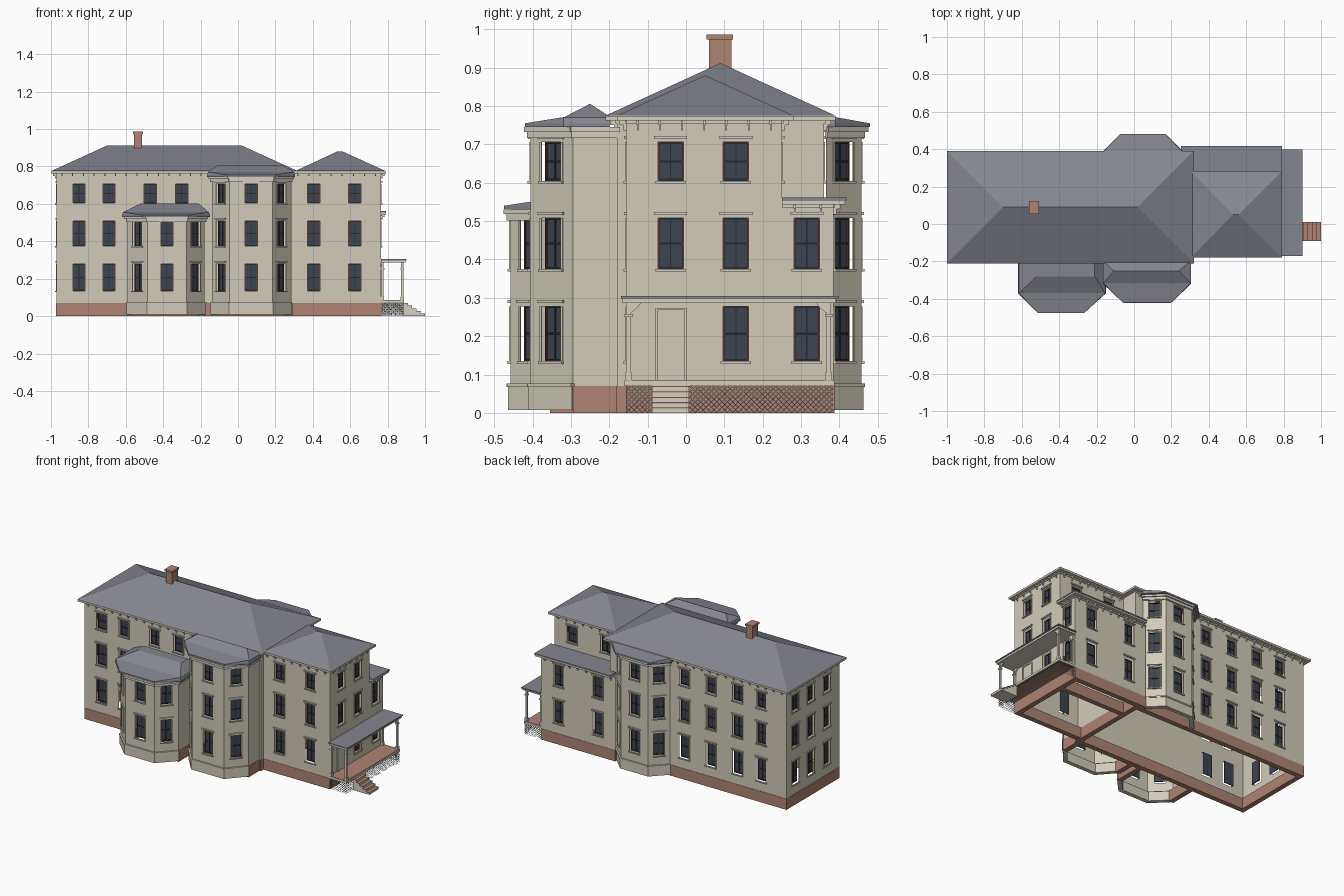
import bpy, bmesh, math
from mathutils import Vector

if "Cube" in bpy.data.objects:
    bpy.data.objects.remove(bpy.data.objects["Cube"])

COL = {"wall_cream": (0.64, 0.60, 0.49), "trim_cream": (0.67, 0.63, 0.53),
       "slate_grey": (0.235, 0.24, 0.275), "brick_red": (0.43, 0.23, 0.17),
       "glass_dark": (0.048, 0.058, 0.08), "sash_black": (0.02, 0.021, 0.026),
       "frame_red": (0.15, 0.04, 0.03), "lattice_grey": (0.38, 0.38, 0.33)}
MATS = {}
for n, c in COL.items():
    MATS[n] = bpy.data.materials.new(n)
    MATS[n].diffuse_color = (*c, 1)

PARTS = {}   # (name, material) -> bmesh


def part(name, mat):
    return PARTS.setdefault((name, mat), bmesh.new())


def quad(bm, pts):
    bm.faces.new([bm.verts.new(p) for p in pts])


def hull(bm, pts):
    vs = [bm.verts.new(p) for p in pts]
    r = bmesh.ops.convex_hull(bm, input=vs)
    junk = {g for g in r["geom_interior"] + r["geom_unused"] if isinstance(g, bmesh.types.BMVert)}
    bmesh.ops.delete(bm, geom=list(junk), context='VERTS')


def box(name, mat, x0, x1, y0, y1, z0, z1):
    hull(part(name, mat), [(x, y, z) for x in (x0, x1) for y in (y0, y1) for z in (z0, z1)])


def frame(p, q):
    """Length and a mapper (along, outward, height) -> point for the wall line p-q."""
    p, q = Vector(p), Vector(q)
    d = (q - p).normalized()
    n = Vector((d.y, -d.x))
    return (q - p).length, lambda u, o, z: (*(p + d * u + n * o), z)


def bar(name, mat, p, q, u0, u1, o0, o1, z0, z1):
    f = frame(p, q)[1]
    hull(part(name, mat), [f(u, o, z) for u in (u0, u1) for o in (o0, o1) for z in (z0, z1)])


FLOORS = [(0.135, 0.278), (0.375, 0.508), (0.605, 0.706)]
W = 0.033        # half window width
DEPTH = -0.016   # sash set-back


def window(p, q, u, z0, z1):
    f = frame(p, q)[1]
    quad(part("window_glass", "glass_dark"),
         [f(a, DEPTH, z) for a, z in ((u - W, z0), (u + W, z0), (u + W, z1), (u - W, z1))])
    zm = (z0 + z1) / 2
    s = ("window_sashes", "sash_black")
    for a, b, c, d in ((u - W, u + W, zm - .003, zm + .003), (u - .0015, u + .0015, z0, z1),
                       (u - W, u + W, z0, z0 + .006), (u - W, u + W, z1 - .005, z1)):
        bar(*s, p, q, a, b, DEPTH, DEPTH + .003, c, d)
    for e in (-1, 1):
        a = u + e * (W - .002)
        bar("window_jambs", "frame_red", p, q, a - .002, a + .002, DEPTH, DEPTH + .005, z0, z1)
        a = u + e * (W + .003)
        bar("window_trim", "trim_cream", p, q, a - .003, a + .003, 0, .003, z0, z1)
    bar("window_sills", "trim_cream", p, q, u - W - .007, u + W + .007, 0, .008, z0 - .007, z0)
    bar("window_lintels", "trim_cream", p, q, u - W - .01, u + W + .01, 0, .007, z1 + .008, z1 + .016)


def wall(name, p, q, z1, wins=(), z0=0.07, base="brick_red"):
    """Wall sheet with real openings; wins = (distance along, floor)."""
    length, f = frame(p, q)
    if length < .01:
        return
    holes = [(u - W, u + W, *FLOORS[k]) for u, k in wins]
    us = sorted({0, length, *[h[0] for h in holes], *[h[1] for h in holes]})
    zs = sorted({z0, z1, *[h[2] for h in holes], *[h[3] for h in holes]})
    for a, b in zip(us, us[1:]):
        for c, d in zip(zs, zs[1:]):
            um, zm = (a + b) / 2, (c + d) / 2
            if not any(h[0] < um < h[1] and h[2] < zm < h[3] for h in holes):
                quad(part(name, "wall_cream"), [f(a, 0, c), f(b, 0, c), f(b, 0, d), f(a, 0, d)])
    for u, k in wins:
        window(p, q, u, *FLOORS[k])
    if base == "brick_red":
        bar("foundation", base, p, q, 0, length, -.03, .002, 0, .07)
    else:
        bar("bay_base", base, p, q, -.002, length + .002, -.02, .006, .008, .068)
        bar("bay_base_cap", "trim_cream", p, q, -.003, length + .003, -.01, .01, .068, .076)


def grid(p, coords, floors, axis):
    return [(abs(c - p[axis]), k) for c in coords for k in floors]


def brackets(p, q, z, step=0.056):
    length = frame(p, q)[0]
    n = max(1, int(length / step))
    for i in range(n):
        u = (i + .5) * length / n
        bar("eave_brackets", "trim_cream", p, q, u - .003, u + .003, 0, .018, z - .012, z)
        bar("eave_brackets", "trim_cream", p, q, u - .002, u + .002, 0, .008, z - .026, z - .012)
    bar("frieze", "trim_cream", p, q, 0, length, 0, .004, z - .008, z)


def hip_roof(name, x0, x1, y0, y1, z0, z1, ridge, zr):
    r0, r1, yr = ridge
    hull(part(name, "slate_grey"), [(x, y, z1) for x in (x0, x1) for y in (y0, y1)]
         + [(r0, yr, zr), (r1, yr, zr)])
    box(name + "_fascia", "trim_cream", x0, x1, y0, y1, z0, z1 - .001)


# Main block
A, B, C, D = (-.97, -.18), (.29, -.18), (.29, .36), (-.97, .36)
wall("main_walls", A, B, .765, grid(A, (-.85, -.69), (0, 1, 2), 0) + grid(A, (-.47, -.30), (2,), 0))
wall("main_walls", B, C, .765)
wall("main_walls", C, D, .765, grid(C, (-.24, -.43, -.62, -.79), (0, 1, 2), 0))
wall("main_walls", D, A, .765, grid(D, (.27, .11, -.05), (0, 1, 2), 1))
for p, q in ((A, B), (C, D), (D, A)):
    brackets(p, q, .762)
hip_roof("main_roof", -1.0, .32, -.21, .39, .762, .775, (-.70, .02, .09), .912)

# Side wing
E, F, G, H = (.29, -.155), (.765, -.155), (.765, .25), (.29, .25)
wall("wing_walls", E, F, .765, grid(E, (.405, .625), (0, 1, 2), 0))
wall("wing_walls", F, G, .765, grid(F, (-.04, .13), (1, 2), 1) + grid(F, (.13,), (0,), 1))
wall("wing_walls", G, H, .765, grid(G, (.64, .40), (2,), 0), z0=.54)
for p, q in ((E, F), (F, G), (G, H)):
    brackets(p, q, .762)
hip_roof("wing_roof", .305, .79, -.18, .28, .762, .775, (.53, .56, .05), .88)

# Two-storey rear addition
J, K, L = (.765, .385), (.235, .385), (.235, .36)
wall("rear_addition_walls", G, J, .545, [(.065, 0), (.065, 1)])
wall("rear_addition_walls", J, K, .545, grid(J, (.64, .36), (0, 1), 0))
brackets(G, J, .543)
brackets(J, K, .543)
box("rear_addition_fascia", "trim_cream", .25, .79, .25, .415, .543, .553)
box("rear_addition_roof", "slate_grey", .25, .792, .25, .418, .553, .561)


# Canted bays
def bay(name, x0, xa, xb, x1, yb, yc, yf, top, floors):
    pts = [(x0, yb), (x0, yc), (xa, yf), (xb, yf), (x1, yc), (x1, yb)]
    if yf > yb:
        pts.reverse()
    for i, (p, q) in enumerate(zip(pts, pts[1:])):
        ln = frame(p, q)[0]
        canted = 0 < i < 4
        wall(name, p, q, top, [(ln / 2, k) for k in floors] if canted else [],
             base="wall_cream" if canted else "brick_red")
        if ln > .01:
            bar("bay_frieze", "trim_cream", p, q, -.004, ln + .004, 0, .01, top - .028, top - .003)
            bar("bay_cornice", "trim_cream", p, q, -.008, ln + .008, 0, .018, top - .012, top)


def canopy(name, x0, xa, xb, x1, yb, yc, yf, z):
    plan = [(x0, yb), (x0, yc), (xa, yf), (xb, yf), (x1, yc), (x1, yb)]
    hull(part(name, "slate_grey"), [(x, y, h) for x, y in plan for h in (z, z + .01)]
         + [(x, y, z + .026) for x in (x0 + .005, x1 - .005) for y in (yb, yc)])


bay("left_bay", -.59, -.485, -.275, -.178, -.18, -.355, -.458, .53, (0, 1))
canopy("left_bay_roof", -.62, -.515, -.265, -.15, -.18, -.37, -.475, .53)
hull(part("left_bay_roof", "slate_grey"),
     [(x, y, .555) for x in (-.615, -.155) for y in (-.37, -.18)]
     + [(x, y, .602) for x in (-.52, -.21) for y in (-.28, -.21)])
bay("right_bay", -.14, -.045, .185, .28, -.18, -.295, -.405, .745, (0, 1, 2))
canopy("right_bay_roof", -.165, -.06, .20, .305, -.2, -.32, -.42, .745)
hull(part("right_bay_roof", "slate_grey"),
     [(x, y, .77) for x in (-.165, .305) for y in (-.32, -.195)]
     + [(-.11, -.25, .806), (.24, -.25, .806)])
bay("rear_bay", -.14, -.05, .145, .237, .36, .365, .457, .745, (0, 1, 2))
canopy("rear_bay_roof", -.165, -.075, .17, .26, .34, .39, .48, .745)

# Chimney
box("chimney", "brick_red", -.557, -.513, .06, .118, .82, .975)
box("chimney_cap", "brick_red", -.562, -.508, .053, .123, .973, .986)

# Porch
box("porch_deck", "brick_red", .765, .885, -.158, .385, .074, .086)
box("porch_deck_edge", "trim_cream", .882, .888, -.16, .387, .07, .084)
for y in (-.157, .384):
    box("porch_deck_edge", "trim_cream", .765, .888, y - .003, y + .003, .07, .084)
box("porch_roof_fascia", "trim_cream", .765, .895, -.165, .39, .286, .298)
box("porch_roof", "slate_grey", .765, .90, -.17, .398, .298, .305)
for y, s in ((-.15, 1), (.372, -1)):
    for x in (.772, .878):
        box("porch_posts", "trim_cream", x - .006, x + .006, y - .006, y + .006, .086, .286)
        box("porch_post_bases", "trim_cream", x - .009, x + .009, y - .009, y + .009, .086, .105)
        box("porch_post_caps", "trim_cream", x - .01, x + .01, y - .01, y + .01, .25, .258)
        hull(part("porch_brackets", "trim_cream"), [(x + e, y + s * a, z) for e in (-.004, .004)
             for a, z in ((0, .286), (.032, .286), (.026, .277), (.004, .258), (0, .258))])

# Door
box("door", "wall_cream", .764, .768, -.075, -.003, .086, .268)
for y in (-.077, -.001):
    box("door_frame", "trim_cream", .764, .772, y - .003, y + .003, .086, .272)
box("door_frame", "trim_cream", .764, .772, -.08, .002, .268, .274)

# Lattice skirt under the porch
def lattice(p, q, h=.07, step=.014):
    length, f = frame(p, q)
    bm = part("porch_lattice", "lattice_grey")
    for s in (1, -1):
        for i in range(int((length + h) / step) + 1):
            a = i * step - h
            lo, hi = max(0, a), min(length, a + h)
            if hi - lo > .004:
                z = [(u - a) if s > 0 else h - (u - a) for u in (lo, hi)]
                o = .001 * s
                quad(bm, [f(lo, o, max(z[0] - .002, 0)), f(hi, o, max(z[1] - .002, 0)),
                          f(hi, o, z[1] + .002), f(lo, o, z[0] + .002)])


lattice((.884, -.156), (.884, -.09))
lattice((.884, .01), (.884, .383))
lattice((.765, -.156), (.884, -.156))
lattice((.884, .383), (.765, .383))

# Front steps
for i in range(5):
    x, z = .885 + i * .023, .07 - i * .014
    box("step_blocks", "trim_cream", x, x + .023, -.088, .008, 0, z - .003)
    box("step_treads", "brick_red", x, x + .0235, -.09, .01, z - .003, z)

# Turn the collected parts into objects
for (name, mat), bm in PARTS.items():
    if name != "porch_lattice" and "walls" not in name and name not in ("window_glass",):
        bmesh.ops.dissolve_limit(bm, angle_limit=.01, verts=bm.verts, edges=bm.edges)
    me = bpy.data.meshes.new(name)
    bm.to_mesh(me)
    bm.free()
    me.materials.append(MATS[mat])
    bpy.context.collection.objects.link(bpy.data.objects.new(name, me))

for m in bpy.data.materials:
    if m.users and not m.is_grease_pencil:
        m.use_nodes = True
        m.node_tree.nodes["Principled BSDF"].inputs["Base Color"].default_value = m.diffuse_color
